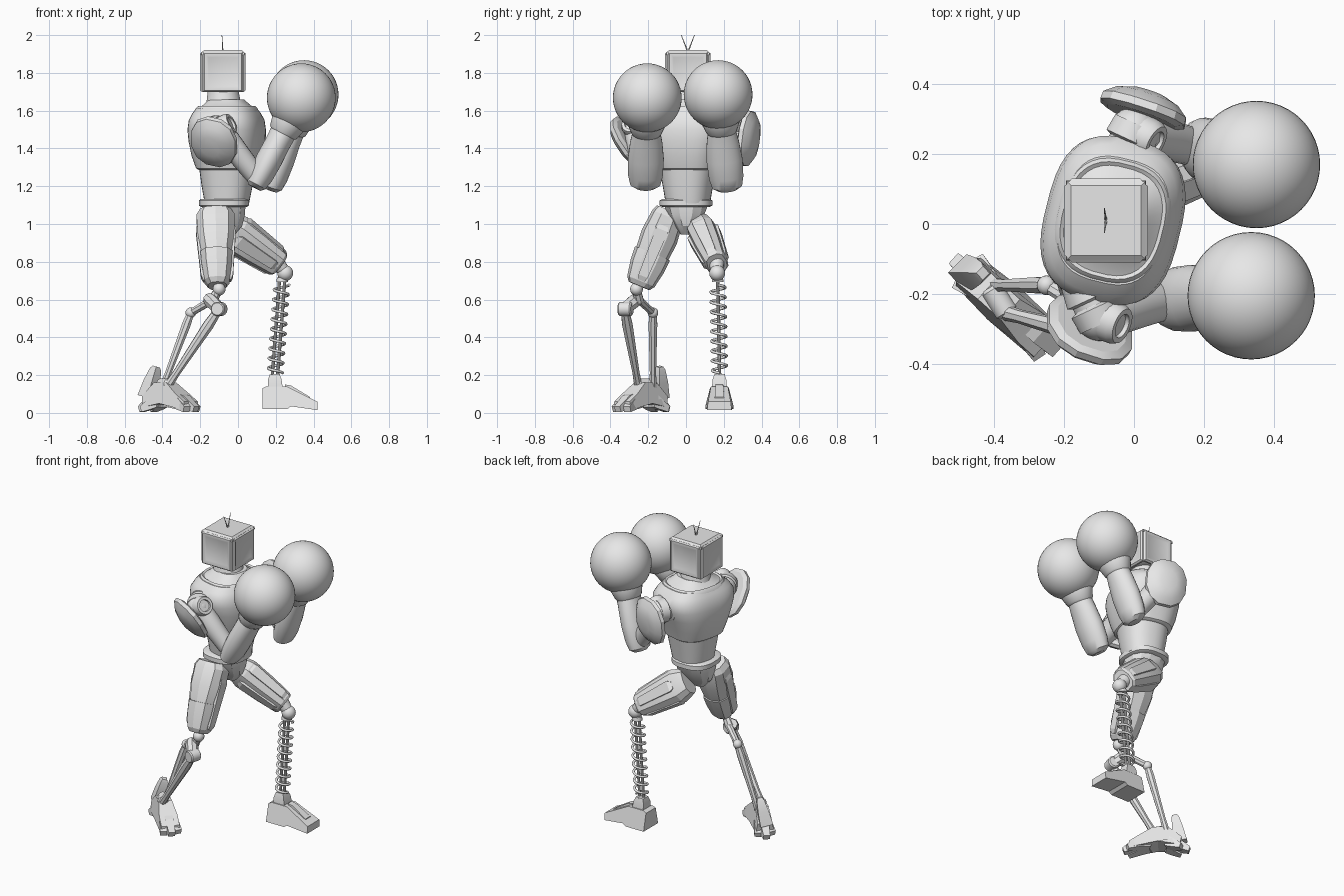
import bpy, bmesh, math
from mathutils import Vector, Matrix

cube = bpy.data.objects.get("Cube")
if cube:
    bpy.data.objects.remove(cube, do_unlink=True)

grey = bpy.data.materials.new("plain_grey")
grey.use_nodes = True
grey.diffuse_color = (0.8, 0.8, 0.8, 1)
for node in grey.node_tree.nodes:
    if node.type == 'BSDF_PRINCIPLED':
        node.inputs["Base Color"].default_value = (0.8, 0.8, 0.8, 1)


def finish(name, bm, sharp=35):
    """Turn a bmesh into an object, smooth except at sharp edges."""
    bmesh.ops.recalc_face_normals(bm, faces=bm.faces)
    for f in bm.faces:
        f.smooth = True
    for e in bm.edges:
        e.smooth = e.calc_face_angle(0) < math.radians(sharp)
    mesh = bpy.data.meshes.new(name)
    bm.to_mesh(mesh)
    bm.free()
    mesh.materials.append(grey)
    obj = bpy.data.objects.new(name, mesh)
    bpy.context.collection.objects.link(obj)
    return obj


def tube(name, a, b, rings, sides=20, power=2, ref=(1, 0, 0), sharp=35):
    """Loft rings (t, rx, ry) along a-b; ry defaults to rx."""
    a, b, ref = Vector(a), Vector(b), Vector(ref)
    d = (b - a).normalized()
    x = (ref - d * ref.dot(d)).normalized()
    y = d.cross(x)
    k = math.sqrt(2) if sides == 4 else 1
    bm, loops = bmesh.new(), []
    for ring in rings:
        t, rx, ry = ring[0], ring[1], ring[-1]
        loop = []
        for i in range(sides):
            w = 2 * math.pi * (i + 0.5) / sides
            c, s = math.cos(w), math.sin(w)
            c = math.copysign(abs(c) ** (2 / power), c) * k
            s = math.copysign(abs(s) ** (2 / power), s) * k
            loop.append(bm.verts.new(a + (b - a) * t + x * rx * c + y * ry * s))
        loops.append(loop)
    for lo, hi in zip(loops, loops[1:]):
        for i in range(sides):
            j = (i + 1) % sides
            bm.faces.new((lo[i], lo[j], hi[j], hi[i]))
    bm.faces.new(loops[0])
    bm.faces.new(loops[-1])
    return finish(name, bm, sharp)


def ball(name, centre, r, segs=32):
    bm = bmesh.new()
    bmesh.ops.create_uvsphere(bm, u_segments=segs, v_segments=segs // 2, radius=r,
                              matrix=Matrix.Translation(centre))
    return finish(name, bm)


def box(name, centre, size, bevel=0.008):
    bm = bmesh.new()
    bmesh.ops.create_cube(bm, size=1, matrix=Matrix.Translation(centre) @ Matrix.Diagonal((*size, 1)))
    bmesh.ops.bevel(bm, geom=bm.edges[:], offset=bevel, segments=2, affect='EDGES', profile=0.5)
    return finish(name, bm)


def side_profile(name, points, origin, angle=0):
    """Side outline of (along, height, half_width), turned about z."""
    bm, rows = bmesh.new(), []
    place = Matrix.Translation((*origin, 0)) @ Matrix.Rotation(math.radians(angle), 4, 'Z')
    for side in (-1, 1):
        rows.append([bm.verts.new(place @ Vector((s, side * w, z))) for s, z, w in points])
    n = len(points)
    for i in range(n):
        j = (i + 1) % n
        bm.faces.new((rows[0][i], rows[0][j], rows[1][j], rows[1][i]))
    for row in rows:
        bm.faces.new(row)
    return finish(name, bm, 15)


# Head: box with raised bevelled panels and a shallow lid
hx, hy = -0.08, 0.01
box("head", (hx, hy, 1.81), (0.22, 0.215, 0.205), 0.014)
for label, d in (("front", (1, 0)), ("back", (-1, 0)), ("left", (0, 1)), ("right", (0, -1))):
    start = Vector((hx + d[0] * 0.1, hy + d[1] * 0.1, 1.805))
    tube(label + "_head_panel", start, start + Vector((*d, 0)) * 0.02,
         [(0, 0.106), (0.5, 0.106), (1, 0.098), (1, 0.088), (0.7, 0.076)], 4, ref=(0, 0, 1))
tube("head_lid", (hx, hy, 1.895), (hx, hy, 1.92), [(0, 0.115), (0.6, 0.112), (1, 0.1)], 4)
for name, y in (("right_antenna", -0.025), ("left_antenna", 0.045)):
    tube(name, (hx, hy, 1.91), (hx - 0.005, y, 2.0), [(0, 0.004), (1, 0.0015)], 6)

# Torso, turned a little about z
lean = math.radians(-14)
facing = (math.cos(lean), math.sin(lean), 0)
spine = ((-0.06, 0.01, 0), (-0.06, 0.01, 1))
tube("abdomen", (-0.07, 0.01, 0), (-0.06, 0.01, 1),
     [(1.11, 0.115, 0.115), (1.2, 0.132, 0.13), (1.33, 0.15, 0.155)], 32, 2.4, facing)
tube("chest", *spine,
     [(1.285, 0.14, 0.15), (1.295, 0.155, 0.165), (1.36, 0.178, 0.185), (1.44, 0.192, 0.215),
      (1.5, 0.195, 0.236), (1.55, 0.187, 0.238), (1.585, 0.17, 0.215), (1.615, 0.15, 0.18)],
     40, 2.8, facing)
tube("collar", *spine,
     [(1.58, 0.165, 0.19), (1.61, 0.158, 0.18), (1.625, 0.145, 0.165), (1.618, 0.135, 0.155),
      (1.635, 0.115, 0.12), (1.66, 0.09, 0.09)], 36, 2.6, facing)
tube("neck", (-0.075, 0.01, 1.6), (-0.08, 0.01, 1.73), [(0, 0.11), (0.4, 0.09), (1, 0.078)], 28)
tube("belt", (-0.075, 0, 0), (-0.075, 0, 1),
     [(1.09, 0.12, 0.125), (1.097, 0.133, 0.14), (1.125, 0.133, 0.14), (1.133, 0.12, 0.125)], 32, 2.6)
tube("pelvis", (-0.075, 0, 0), (-0.075, 0, 1),
     [(0.945, 0.06, 0.03), (0.99, 0.1, 0.06), (1.05, 0.115, 0.1), (1.1, 0.118, 0.12)], 12, 2.4, sharp=20)

# Arms with round gloves and shoulder plates (plate base, then outward direction)
arms = (("right", -1, (-0.1, -0.265, 1.5), (0.11, -0.215, 1.235), (0.335, -0.205, 1.668),
         (-0.12, -0.285, 1.445), (-0.36, -0.78, -0.52)),
        ("left", 1, (0.0, 0.265, 1.5), (0.19, 0.215, 1.225), (0.35, 0.17, 1.685),
         (0.02, 0.305, 1.455), (0.31, 0.94, -0.12)))
for name, s, shoulder, elbow, glove, plate, out in arms:
    sh = Vector(shoulder)
    tube(name + "_shoulder_joint", sh - Vector((0.05, s * 0.11, 0)), sh + Vector((0.01, s * 0.02, 0)),
         [(0, 0.065), (0.45, 0.075), (0.5, 0.06), (0.6, 0.06), (0.65, 0.075), (1, 0.07)], 24)
    ball(name + "_shoulder_ball", sh, 0.07, 24)
    cap = Vector((0.75, s * -0.05 - 0.35, 0.4)).normalized()
    tube(name + "_shoulder_cap", sh + cap * 0.02, sh + cap * 0.08,
         [(0, 0.062), (0.7, 0.06), (1, 0.052), (1, 0.036), (0.8, 0.034)], 24, ref=(0, 0, 1))
    tube(name + "_upper_arm", sh, elbow,
         [(0, 0.06), (0.2, 0.066), (0.5, 0.06), (0.85, 0.055), (1, 0.05)], 20)
    tube(name + "_forearm", elbow, glove,
         [(-0.1, 0.035, 0.05), (-0.06, 0.055, 0.08), (0.05, 0.066, 0.092), (0.25, 0.07, 0.096),
          (0.45, 0.068, 0.086), (0.56, 0.07, 0.076), (0.58, 0.08, 0.082), (0.7, 0.095, 0.105),
          (0.9, 0.1, 0.1)], 24)
    ball(name + "_glove", glove, 0.182, 48)
    tip = Vector(plate) + Vector(out) * 0.075
    tube(name + "_shoulder_plate", plate, tip,
         [(0, 0.105, 0.13), (0.15, 0.13, 0.152), (0.45, 0.128, 0.148), (0.8, 0.095, 0.11),
          (1, 0.05, 0.06)], 12, 2.3, sharp=22)
    tube(name + "_plate_bracket", sh, Vector(plate).lerp(tip, 0.3), [(0, 0.045), (1, 0.045)], 12)

# Thighs: faceted shells with raised ridges
thighs = (("right", (-0.12, -0.085, 1.07), (-0.11, -0.245, 0.68),
           [(0, 0.085, 0.075), (0.08, 0.105, 0.088), (0.35, 0.1, 0.1), (0.58, 0.082, 0.092),
            (0.58, 0.088, 0.1), (0.75, 0.083, 0.095), (0.96, 0.068, 0.078), (1.02, 0.05, 0.06)]),
          ("left", (-0.07, 0.075, 0.99), (0.218, 0.163, 0.79),
           [(0, 0.08, 0.065), (0.2, 0.105, 0.08), (0.6, 0.092, 0.074), (0.97, 0.076, 0.062),
            (1.01, 0.066, 0.052)]))
for name, hip, knee, shape in thighs:
    tube(name + "_thigh", hip, knee, shape, 10, 2.6, sharp=20)
    hip, knee = Vector(hip), Vector(knee)
    d = (knee - hip).normalized()
    x = (Vector((1, 0, 0)) - d * d.x).normalized()
    y = d.cross(x)
    for i, side in enumerate((x, -x, y, -y)):
        p, q = hip.lerp(knee, 0.2), hip.lerp(knee, 0.95)
        reach = 0.088 if abs(side.dot(x)) > 0.5 else 0.07
        tube(f"{name}_thigh_ridge_{i + 1}", p + side * reach, q + side * reach * 0.74,
             [(0, 0.01, 0.022), (0.08, 0.02, 0.034), (0.92, 0.018, 0.026), (1, 0.008, 0.018)],
             4, ref=side, sharp=15)

# Left lower leg: knee ball, twin rods and a coil spring
ball("left_knee", (0.25, 0.165, 0.74), 0.042, 24)
tube("left_knee_mount", (0.2, 0.16, 0.8), (0.25, 0.165, 0.745), [(0, 0.045), (1, 0.03)], 12)
top, low = Vector((0.235, 0.168, 0.72)), Vector((0.195, 0.178, 0.19))
for i, off in enumerate((-0.014, 0.014)):
    tube(f"spring_rod_{i + 1}", top + Vector((off, 0, 0)), low + Vector((off, 0, 0)),
         [(0, 0.009), (1, 0.009)], 10)
for name, p in (("upper_spring_seat", top.lerp(low, 0.03)), ("lower_spring_seat", low)):
    tube(name, p + Vector((0, 0, 0.012)), p - Vector((0, 0, 0.012)), [(0, 0.028), (1, 0.032)], 16)
turns, steps = 9, 20
curve = bpy.data.curves.new("leg_spring", 'CURVE')
curve.dimensions = '3D'
curve.bevel_depth, curve.bevel_resolution = 0.0075, 2
curve.use_fill_caps = True
coil = curve.splines.new('POLY')
coil.points.add(turns * steps)
for i, pt in enumerate(coil.points):
    w = 2 * math.pi * i / steps
    p = top.lerp(low, 0.08 + 0.88 * i / (turns * steps))
    pt.co = (p.x + 0.039 * math.cos(w), p.y + 0.039 * math.sin(w), p.z, 1)
curve.materials.append(grey)
bpy.context.collection.objects.link(bpy.data.objects.new("leg_spring", curve))

# Left foot: wedge with ankle block
side_profile("left_foot", [(-0.14, 0.02, 0.075), (-0.14, 0.13, 0.05), (-0.12, 0.14, 0.045),
                           (-0.01, 0.14, 0.045), (0.15, 0.06, 0.06), (0.15, 0.015, 0.065),
                           (0.01, 0.035, 0.075), (-0.01, 0.02, 0.075)], (0.27, 0.177))
tube("left_ankle", (0.197, 0.177, 0.13), (0.193, 0.177, 0.205), [(0, 0.04), (0.6, 0.036), (1, 0.026)], 4)
side_profile("left_foot_ridge", [(0, 0.1, 0.025), (0, 0.15, 0.02), (0.03, 0.145, 0.02),
                                 (0.13, 0.085, 0.025), (0.13, 0.05, 0.025)], (0.25, 0.177))

# Right lower leg: knee ball and two open struts
knee = (-0.1, -0.262, 0.655)
outer, inner = (-0.1, -0.325, 0.55), (-0.25, -0.175, 0.53)
ball("right_knee", knee, 0.034, 20)
tube("knee_pin", (-0.11, -0.24, 0.7), knee, [(0, 0.03), (1, 0.02)], 12)
tube("knee_fork", knee, (-0.14, -0.25, 0.59), [(0, 0.022), (1, 0.03)], 8)
tube("outer_knee_link", (-0.16, -0.25, 0.61), outer, [(0, 0.03), (0.3, 0.038), (1, 0.034)], 8, sharp=20)
tube("inner_knee_link", (-0.13, -0.25, 0.6), inner, [(0, 0.022), (1, 0.02)], 8, sharp=20)
tube("outer_joint", Vector(outer) - Vector((0.01, 0.03, 0)), Vector(outer) + Vector((0.01, 0.04, 0)),
     [(0, 0.032), (0.1, 0.038), (0.9, 0.038), (1, 0.03)], 20)
ball("inner_joint", inner, 0.028, 20)
tube("outer_strut", outer, (-0.38, -0.25, 0.13), [(0, 0.022), (0.2, 0.03), (0.8, 0.02), (1, 0.024)], 8, sharp=20)
tube("inner_strut", inner, (-0.4, -0.175, 0.13), [(0, 0.02), (0.15, 0.025), (0.8, 0.018), (1, 0.022)], 8, sharp=20)

# Right foot: armoured arch with claws and a heel spike
mid, yaw = (-0.375, -0.225), -42
side_profile("right_foot", [(-0.13, 0.03, 0.055), (-0.14, 0.09, 0.045), (-0.06, 0.16, 0.04),
                            (0.03, 0.16, 0.04), (0.11, 0.1, 0.055), (0.17, 0.06, 0.055),
                            (0.17, 0.015, 0.06), (0, 0.05, 0.065)], mid, yaw)
for i, (turn, reach) in enumerate(((-14, 0.19), (0, 0.21), (14, 0.19), (162, 0.15), (180, 0.19), (198, 0.15))):
    side_profile(f"right_claw_{i + 1}", [(0.05, 0.03, 0.03), (0.05, 0.12, 0.022), (reach - 0.07, 0.09, 0.026),
                                         (reach, 0.035, 0.02), (reach - 0.01, 0.005, 0.02),
                                         (reach - 0.07, 0.02, 0.028)], mid, yaw + turn)
tube("heel_spike", (-0.48, -0.14, 0.08), (-0.432, -0.14, 0.245),
     [(0, 0.038), (0.5, 0.032), (0.9, 0.022), (1, 0.014)], 4, ref=(0.7, -0.7, 0), sharp=20)
tube("right_ankle", (-0.41, -0.18, 0.15), (-0.36, -0.26, 0.15),
     [(0, 0.024), (0.1, 0.034), (0.9, 0.034), (1, 0.024)], 12, ref=(0, 0, 1))
